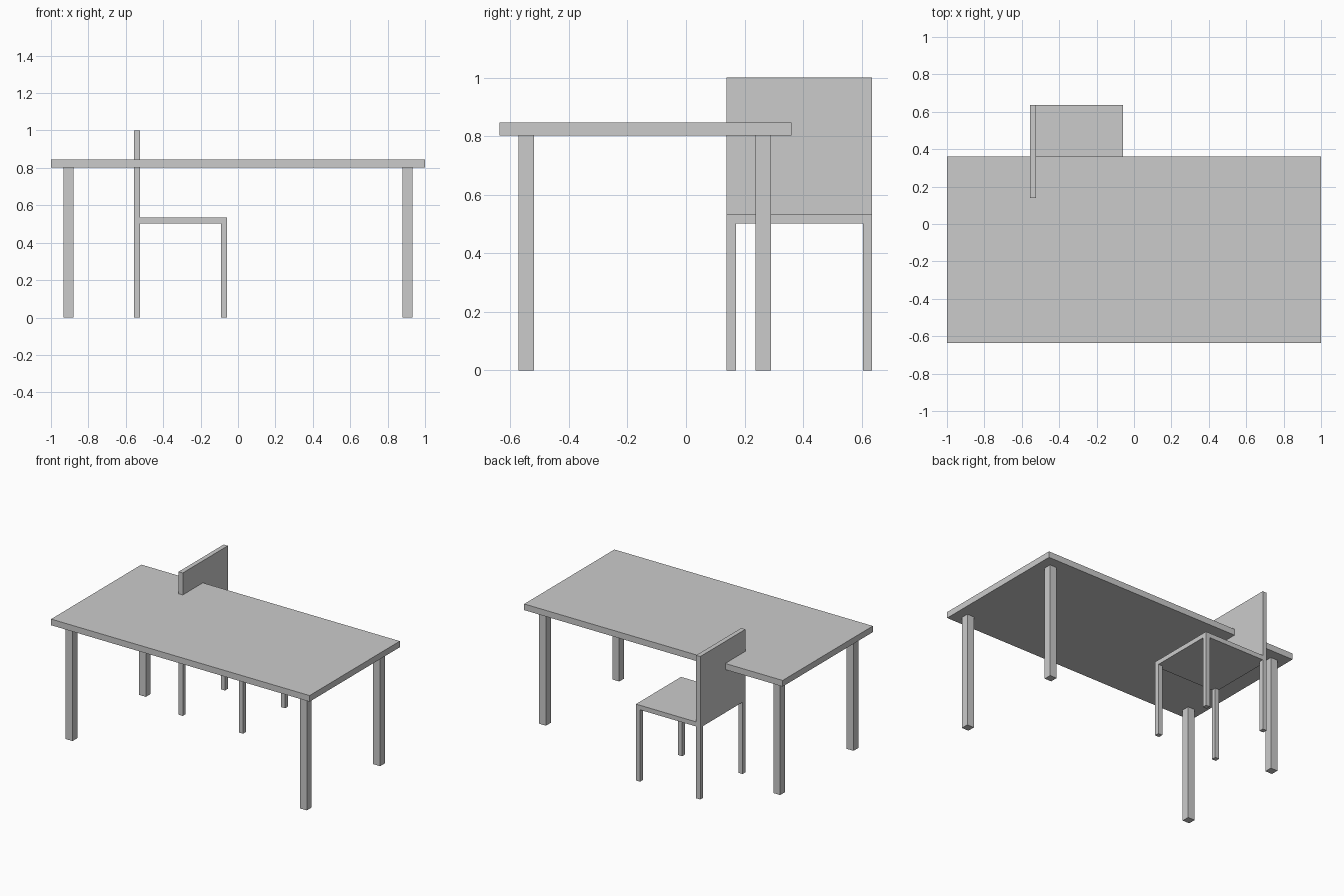
import bpy

if "Cube" in bpy.data.objects:
    bpy.data.objects.remove(bpy.data.objects["Cube"])

grey = bpy.data.materials.new("plain grey")
grey.diffuse_color = (0.6, 0.6, 0.6, 1)
grey.use_nodes = True
grey.node_tree.nodes["Principled BSDF"].inputs["Base Color"].default_value = grey.diffuse_color


def box(name, x, y, z):
    """Box spanning the given (low, high) ranges on each axis."""
    spans = (x, y, z)
    bpy.ops.mesh.primitive_cube_add(size=1, location=[(a + b) / 2 for a, b in spans])
    ob = bpy.context.object
    ob.name = name
    ob.scale = [b - a for a, b in spans]
    bpy.ops.object.transform_apply(location=False, rotation=False, scale=True)
    ob.data.materials.append(grey)
    return ob


def legs(name, xs, ys, width, height):
    """One square leg at every combination of low x and low y edges."""
    for x in xs:
        for y in ys:
            box(name, (x, x + width), (y, y + width), (0, height))


# Table
box("table_top", (-1, 1), (-0.637, 0.36), (0.803, 0.846))
legs("table_leg", (-0.933, 0.88), (-0.572, 0.238), 0.053, 0.803)

# Chair, turned sideways with its back towards -x
box("chair_seat", (-0.556, -0.058), (0.138, 0.636), (0.502, 0.534))
box("chair_back", (-0.556, -0.524), (0.138, 0.636), (0.534, 1.0))
legs("chair_leg", (-0.556, -0.09), (0.138, 0.604), 0.032, 0.502)
